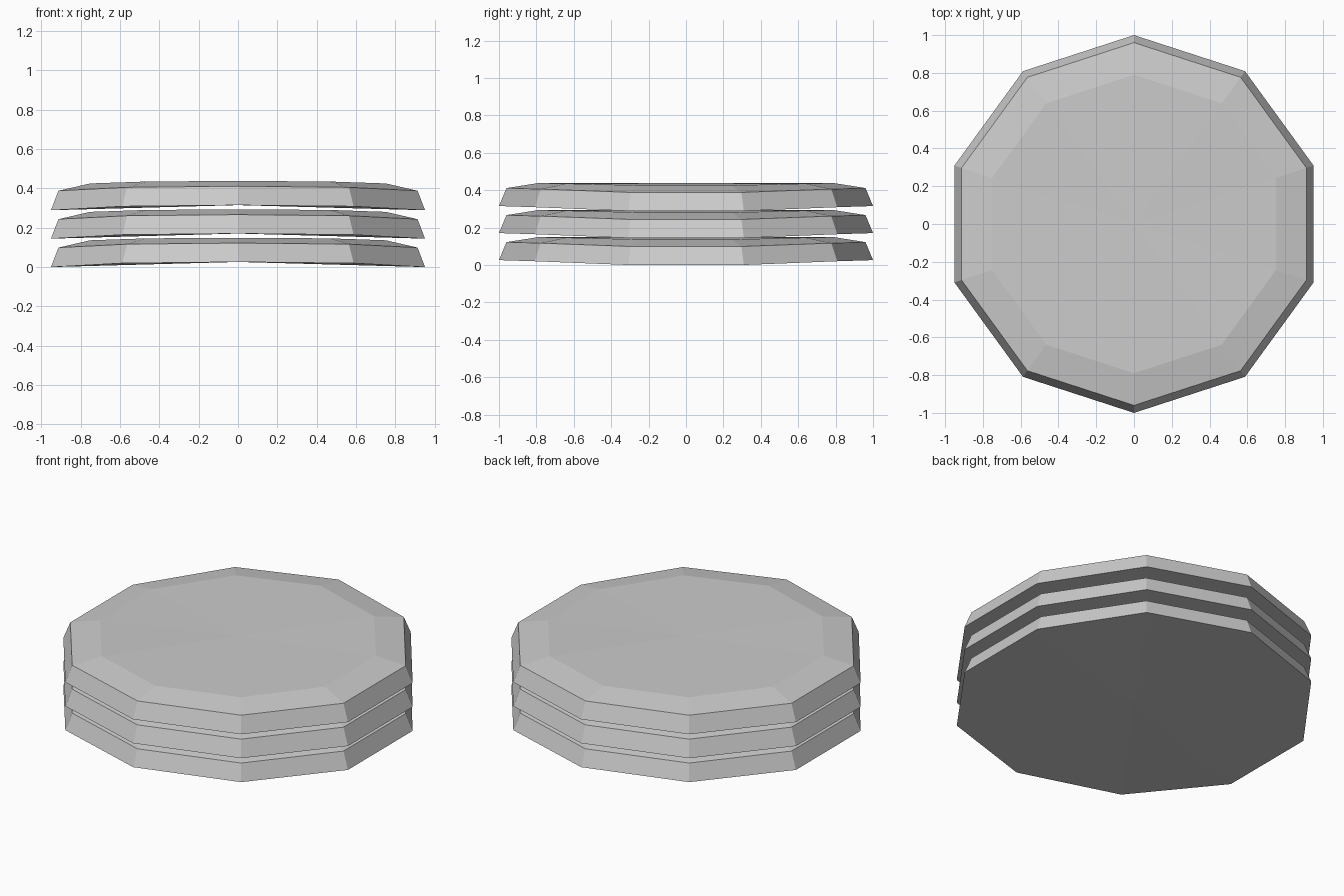
import bpy, bmesh
from math import sin, cos, tau

if "Cube" in bpy.data.objects:
    bpy.data.objects.remove(bpy.data.objects["Cube"])

SIDES = 10
SPACING = 0.1445
# (radius, height) from the bottom outline up to the inner top outline
RINGS = [(1.0, 0.0), (0.96, 0.096), (0.79, 0.123)]


def sag(x):
    # slab droops towards its left and right ends
    return 0.026 * (1 - (abs(x) / 0.9511) ** 3)


def make_slab(name, base):
    bm = bmesh.new()
    rings = []
    for r, h in RINGS:
        ring = []
        for i in range(SIDES):
            x, y = r * sin(tau * i / SIDES), r * cos(tau * i / SIDES)
            ring.append(bm.verts.new((x, y, base + h + sag(x))))
        rings.append(ring)
    bottom = bm.verts.new((0, 0, base + sag(0)))
    top = bm.verts.new((0, 0, base + RINGS[-1][1] + sag(0)))
    for i in range(SIDES):
        j = (i + 1) % SIDES
        for a, b in zip(rings, rings[1:]):
            bm.faces.new((a[i], a[j], b[j], b[i]))
        bm.faces.new((rings[0][j], rings[0][i], bottom))
        bm.faces.new((rings[-1][i], rings[-1][j], top))
    bmesh.ops.recalc_face_normals(bm, faces=bm.faces)
    mesh = bpy.data.meshes.new(name)
    bm.to_mesh(mesh)
    bm.free()
    bpy.context.collection.objects.link(bpy.data.objects.new(name, mesh))


# Stack of three bent ten-sided slabs
for k, name in enumerate(("lower_slab", "middle_slab", "upper_slab")):
    make_slab(name, k * SPACING)
